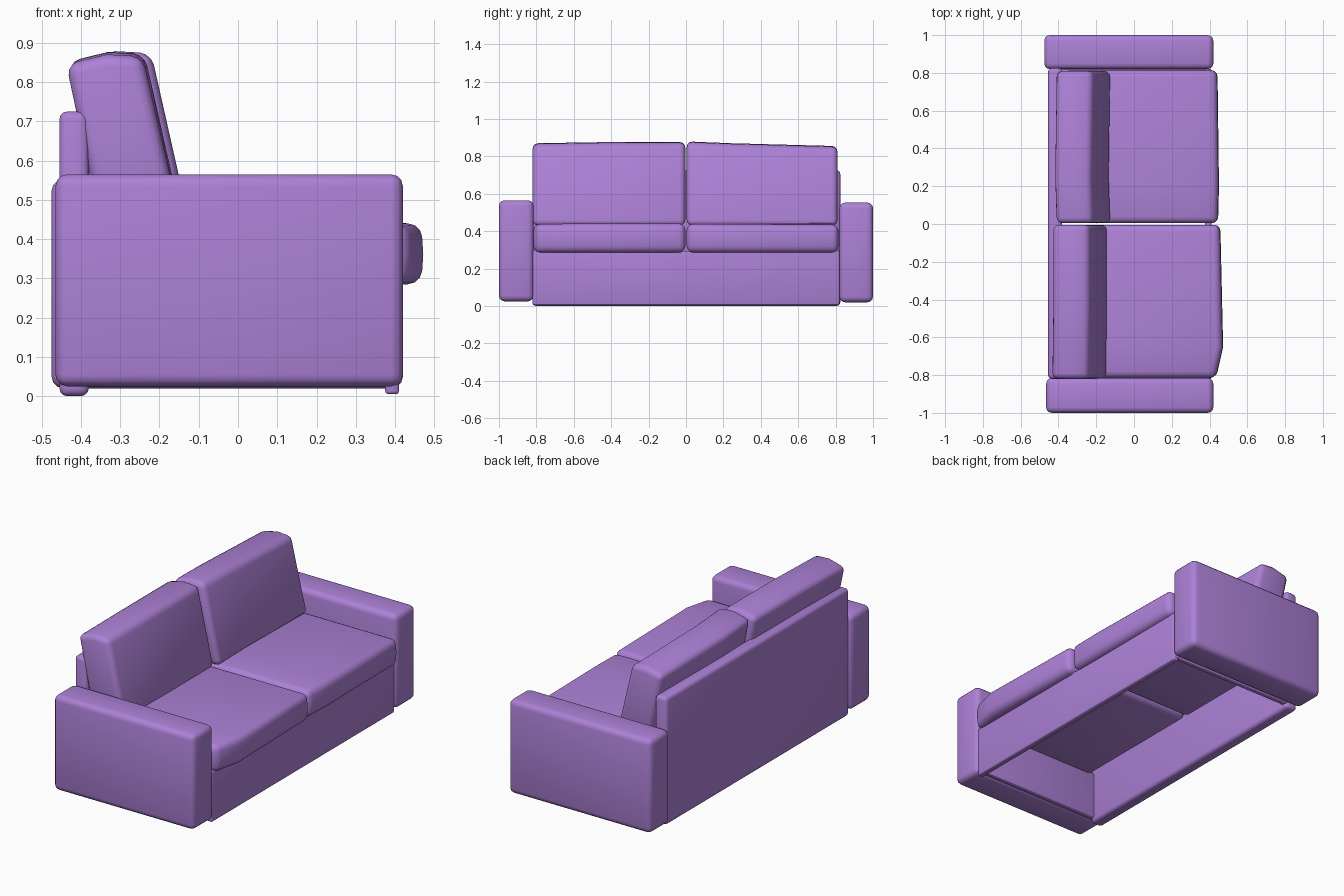
import bpy, bmesh, math

if "Cube" in bpy.data.objects:
    bpy.data.objects.remove(bpy.data.objects["Cube"])

fabric = bpy.data.materials.new("purple_fabric")
fabric.diffuse_color = (0.42, 0.22, 0.68, 1)
fabric.use_nodes = True
fabric.node_tree.nodes["Principled BSDF"].inputs["Base Color"].default_value = fabric.diffuse_color


def loft(name, sections, bevel, segments=3):
    """Skin XZ profiles placed along y, then round the hard edges."""
    bm = bmesh.new()
    rings = [[bm.verts.new((x, y, z)) for x, z in prof] for y, prof in sections]
    for a, b in zip(rings, rings[1:]):
        n = len(a)
        for i in range(n):
            j = (i + 1) % n
            bm.faces.new((a[i], a[j], b[j], b[i]))
    bm.faces.new(rings[0])
    bm.faces.new(rings[-1])
    bmesh.ops.recalc_face_normals(bm, faces=bm.faces)
    mesh = bpy.data.meshes.new(name)
    bm.to_mesh(mesh)
    bm.free()
    ob = bpy.data.objects.new(name, mesh)
    bpy.context.collection.objects.link(ob)
    mesh.materials.append(fabric)
    mod = ob.modifiers.new("rounding", 'BEVEL')
    mod.width = bevel
    mod.segments = segments
    mod.limit_method = 'ANGLE'
    mod.angle_limit = math.radians(40)
    bpy.ops.object.select_all(action='DESELECT')
    ob.select_set(True)
    bpy.context.view_layer.objects.active = ob
    bpy.ops.object.modifier_apply(modifier=mod.name)
    bpy.ops.object.shade_smooth_by_angle(angle=math.radians(35))
    return ob


def rect(x0, x1, z0, z1):
    return [(x0, z0), (x1, z0), (x1, z1), (x0, z1)]


def box(name, x, y, z, bevel):
    return loft(name, [(v, rect(*x, *z)) for v in y], bevel)


# arms
box("arm_right", (-0.465, 0.42), (-1.0, -0.815), (0.025, 0.565), 0.03)
box("arm_left", (-0.475, 0.42), (0.82, 1.0), (0.02, 0.553), 0.03)

# back panel, front rail and inner side panels (open underneath)
box("back_panel", (-0.455, -0.38), (-0.82, 0.825), (0.0, 0.725), 0.02)
box("front_rail", (0.375, 0.41), (-0.82, 0.82), (0.005, 0.295), 0.008)
for side, y in (("right", (-0.82, -0.79)), ("left", (0.79, 0.82))):
    box("side_panel_" + side, (-0.40, 0.40), y, (0.025, 0.30), 0.006)


# seat cushions with slightly uneven fronts
def seat(front, top):
    return [(-0.37, 0.285), (front - 0.005, 0.285), (front, 0.36),
            (front - 0.005, top), (-0.37, top)]


loft("seat_cushion_right", [(-0.815, seat(0.435, 0.437)), (-0.65, seat(0.472, 0.44)),
                            (-0.004, seat(0.457, 0.442))], 0.034)
loft("seat_cushion_left", [(0.004, seat(0.445, 0.44)), (0.2, seat(0.450, 0.438)),
                           (0.815, seat(0.442, 0.436))], 0.034)


# leaning back cushions
def back(shift, top):
    return [(-0.345 + shift, 0.43), (-0.138 + shift, 0.43),
            (-0.238 + shift, top - 0.005), (-0.33 + shift, top),
            (-0.433 + shift, top - 0.025)]


loft("back_cushion_right", [(-0.82, back(-0.005, 0.87)), (-0.45, back(0.0, 0.876)),
                            (-0.004, back(0.0, 0.877))], 0.03)
loft("back_cushion_left", [(0.004, back(0.018, 0.88)), (0.25, back(0.01, 0.87)),
                           (0.81, back(0.018, 0.855))], 0.03)
